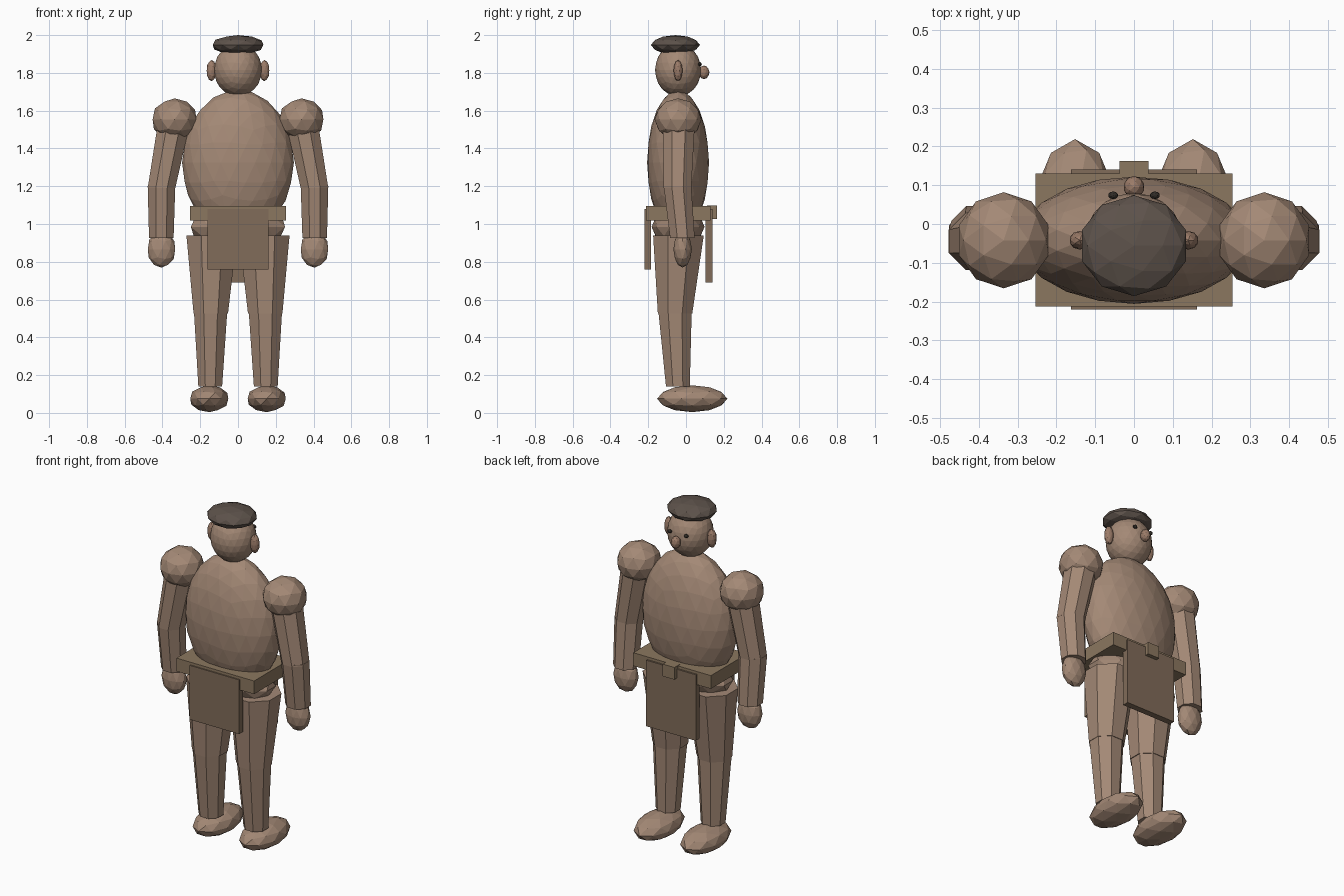
import bpy
from math import pi
from mathutils import Vector, Matrix

if "Cube" in bpy.data.objects:
    bpy.data.objects.remove(bpy.data.objects["Cube"])


def material(name, rgb):
    m = bpy.data.materials.new(name)
    m.diffuse_color = (*rgb, 1)
    m.use_nodes = True
    m.node_tree.nodes["Principled BSDF"].inputs["Base Color"].default_value = m.diffuse_color
    return m


SKIN = material("skin", (0.37, 0.25, 0.18))
RUDDY = material("ruddy_skin", (0.33, 0.20, 0.14))
HAIR = material("dark_hair", (0.11, 0.085, 0.07))
EYE = material("eye_dark", (0.03, 0.025, 0.02))
LEATHER = material("leather", (0.26, 0.185, 0.115))
CLOTH = material("cloth", (0.22, 0.15, 0.10))


def finish(name, mat):
    ob = bpy.context.object
    ob.name = name
    ob.data.materials.append(mat)
    return ob


def ball(name, loc, radii, mat=SKIN, sub=2):
    """Faceted ellipsoid."""
    bpy.ops.mesh.primitive_ico_sphere_add(subdivisions=sub, radius=1, location=loc)
    bpy.context.object.scale = radii
    return finish(name, mat)


def box(name, lo, hi, mat):
    """Box between two opposite corners."""
    lo, hi = Vector(lo), Vector(hi)
    bpy.ops.mesh.primitive_cube_add(size=1, location=(lo + hi) / 2)
    bpy.context.object.scale = hi - lo
    return finish(name, mat)


def limb(name, top, bottom, r_top, r_bottom, mat=SKIN):
    """Eight-sided tapered tube, sheared so its ends stay level."""
    a, b = Vector(top), Vector(bottom)
    h = a.z - b.z
    bpy.ops.mesh.primitive_cone_add(vertices=8, radius1=r_bottom / 0.924,
                                    radius2=r_top / 0.924, depth=h,
                                    location=(a + b) / 2)
    ob = bpy.context.object
    shear = Matrix.Identity(4)
    shear[0][2] = (a.x - b.x) / h
    shear[1][2] = (a.y - b.y) / h
    ob.data.transform(shear @ Matrix.Rotation(pi / 8, 4, 'Z'))
    return finish(name, mat)


# Head and trunk (the face looks along +y)
ball("head", (0, -0.042, 1.815), (0.127, 0.122, 0.14), SKIN, 3)
ball("hair_cap", (0, -0.056, 1.948), (0.141, 0.13, 0.052), HAIR)
ball("nose", (0, 0.095, 1.803), (0.027, 0.029, 0.036), RUDDY)
ball("torso", (0, -0.042, 1.325), (0.296, 0.164, 0.385), SKIN, 3)
ball("pelvis", (0, -0.042, 0.985), (0.262, 0.14, 0.11))

# Belt, buckle and hanging cloths
box("belt", (-0.254, -0.213, 1.018), (0.254, 0.13, 1.096), LEATHER)
box("buckle", (-0.038, 0.11, 1.027), (0.038, 0.163, 1.099), LEATHER)
box("face_side_cloth", (-0.162, 0.103, 0.69), (0.162, 0.14, 1.08), CLOTH)
box("rear_cloth", (-0.162, -0.22, 0.76), (0.162, -0.186, 1.08), CLOTH)

for side, s in (("left", -1), ("right", 1)):
    # Face details
    ball(side + "_ear", (s * 0.14, -0.042, 1.812), (0.027, 0.024, 0.056), RUDDY)
    ball(side + "_eye", (s * 0.054, 0.074, 1.846), (0.013, 0.01, 0.011), EYE)
    # Arm
    ball(side + "_shoulder", (s * 0.336, -0.042, 1.553), (0.122, 0.124, 0.112))
    limb(side + "_upper_arm", (s * 0.338, -0.038, 1.54), (s * 0.405, -0.045, 1.19),
         0.085, 0.073)
    limb(side + "_forearm", (s * 0.405, -0.045, 1.2), (s * 0.406, -0.019, 0.925),
         0.073, 0.065)
    ball(side + "_hand", (s * 0.405, -0.018, 0.866), (0.076, 0.049, 0.097))
    # Leg
    limb(side + "_thigh", (s * 0.139, -0.04, 0.94), (s * 0.144, -0.058, 0.525),
         0.134, 0.091)
    limb(side + "_shin", (s * 0.145, -0.058, 0.535), (s * 0.147, -0.043, 0.14),
         0.088, 0.063)
    ball(side + "_foot", (s * 0.152, 0.033, 0.075), (0.106, 0.186, 0.071))
